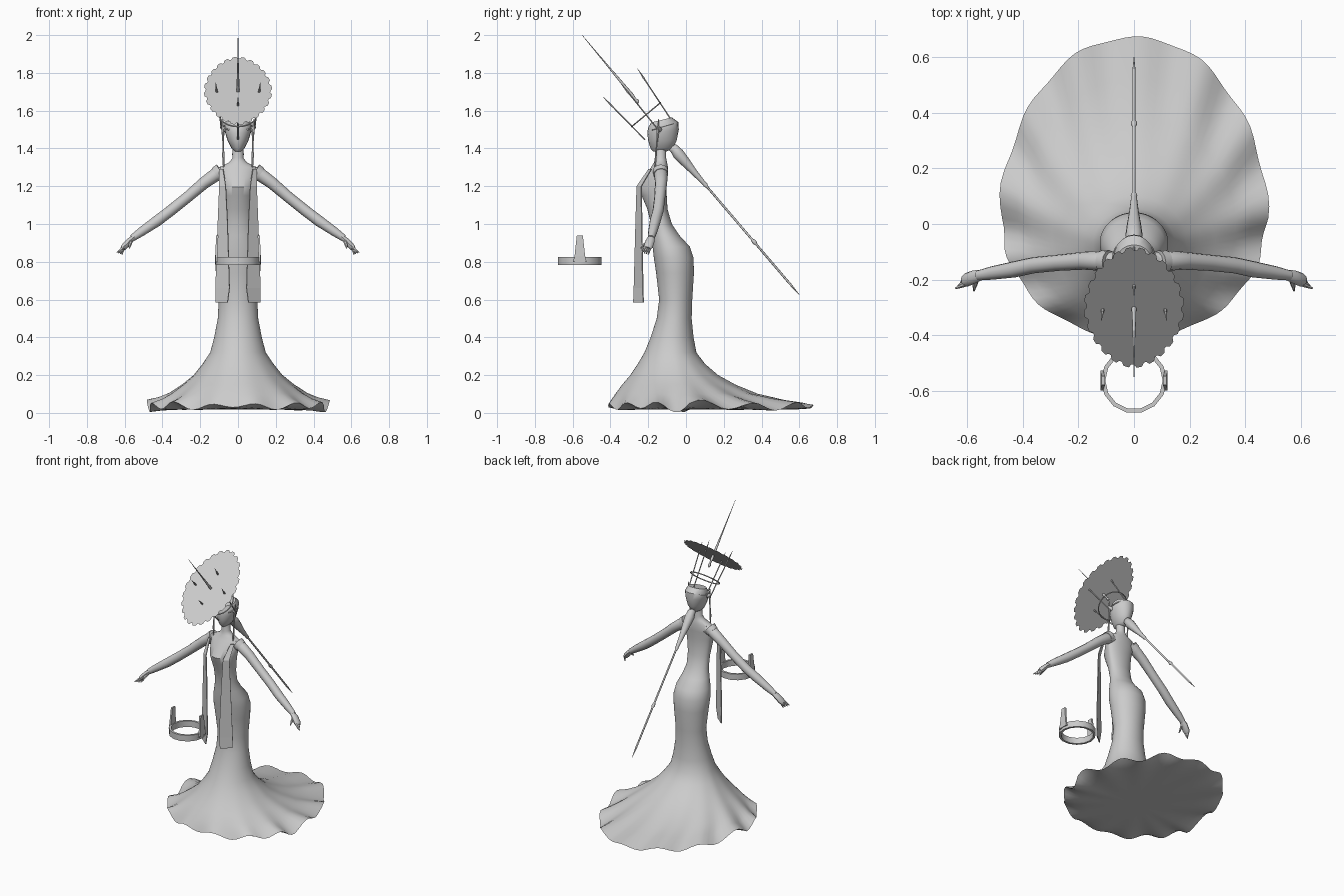
import bpy, math
from mathutils import Vector

if "Cube" in bpy.data.objects:
    bpy.data.objects.remove(bpy.data.objects["Cube"])

grey = bpy.data.materials.new("pale_grey")
grey.diffuse_color = (0.6, 0.6, 0.6, 1)
grey.use_nodes = True
grey.node_tree.nodes["Principled BSDF"].inputs["Base Color"].default_value = grey.diffuse_color

T = Vector((0, 0.77, 0.64)).normalized()     # across the tilted headdress
TILT = math.atan2(0.64, 0.77)


def finish(ob, smooth=True):
    ob.data.materials.append(grey)
    if smooth:
        bpy.ops.object.select_all(action='DESELECT')
        ob.select_set(True)
        bpy.context.view_layer.objects.active = ob
        bpy.ops.object.shade_smooth_by_angle(angle=math.radians(45))
    return ob


def make(name, verts, faces, smooth=True):
    me = bpy.data.meshes.new(name)
    me.from_pydata([tuple(v) for v in verts], [], faces)
    me.update()
    ob = bpy.data.objects.new(name, me)
    bpy.context.collection.objects.link(ob)
    return finish(ob, smooth)


def skin(name, rings, caps=(True, True), wrap=False, smooth=True):
    """Join equal rings of points into one surface."""
    n, m = len(rings[0]), len(rings)
    faces = []
    for i in range(m if wrap else m - 1):
        a, b = i * n, (i + 1) % m * n
        for j in range(n):
            k = (j + 1) % n
            faces.append((a + j, a + k, b + k, b + j))
    if caps[0] and not wrap:
        faces.append(tuple(reversed(range(n))))
    if caps[1] and not wrap:
        faces.append(tuple(range((m - 1) * n, m * n)))
    return make(name, [p for r in rings for p in r], faces, smooth)


def oval(z, x_half, front, back, mid, n, ripple=0.0, slope=0.0):
    """Level oval ring, widest at y = mid; folds are deepest at the sides."""
    pts = []
    for j in range(n):
        a = math.tau * j / n
        c, s = math.cos(a), math.sin(a)
        wave = ripple * (.55 + .8 * c * c) * (math.sin(13 * a + 0.6) + 0.4 * math.sin(7 * a))
        k = 1 + 0.012 * wave
        y = (back - mid) * s if s > 0 else (mid - front) * s
        pts.append((x_half * c * k, mid + y * k, max(.004, z + 0.02 * wave + slope * y)))
    return pts


def tube(name, path, radii, sides=8, flat=1.0):
    pts = [Vector(p) for p in path]
    whole = (pts[-1] - pts[0]).normalized()
    ref = Vector((1, 0, 0)) if abs(whole.x) < 0.5 else Vector((0, 1, 0))
    rings = []
    for i, p in enumerate(pts):
        d = (pts[min(i + 1, len(pts) - 1)] - pts[max(i - 1, 0)]).normalized()
        u = (ref - d * ref.dot(d)).normalized()
        v = d.cross(u)
        rings.append([p + radii[i] * (u * math.cos(math.tau * j / sides)
                      + v * flat * math.sin(math.tau * j / sides)) for j in range(sides)])
    return skin(name, rings)


def hoop(name, centre, radius, thick, tilt=TILT):
    bpy.ops.mesh.primitive_torus_add(location=centre, rotation=(tilt, 0, 0), major_radius=radius,
                                     minor_radius=thick, major_segments=24, minor_segments=6)
    ob = bpy.context.object
    ob.name = name
    return finish(ob)


# Body and gown in one skin: z, half width, front y, back y, middle y, ripple
body = [(1.43, .028, -.165, -.105, -.135, 0), (1.35, .028, -.163, -.105, -.135, 0),
        (1.325, .048, -.170, -.10, -.135, 0), (1.30, .10, -.185, -.095, -.135, 0),
        (1.25, .102, -.215, -.098, -.14, 0), (1.195, .092, -.25, -.103, -.145, 0),
        (1.15, .086, -.235, -.102, -.145, 0), (1.08, .078, -.205, -.098, -.14, 0),
        (1.0, .077, -.185, -.075, -.13, 0), (.94, .092, -.182, -.035, -.11, 0),
        (.88, .114, -.177, .02, -.085, 0), (.82, .123, -.17, .04, -.07, 0),
        (.74, .117, -.158, .042, -.06, 0), (.6, .102, -.142, .033, -.055, 0),
        (.5, .107, -.155, .03, -.06, 0), (.4, .126, -.187, .04, -.07, 0),
        (.32, .147, -.22, .055, -.07, 0), (.26, .187, -.255, .10, -.06, .02),
        (.2, .235, -.295, .17, -.05, .04), (.15, .295, -.338, .26, -.03, .08),
        (.1, .365, -.375, .38, -.01, .2), (.065, .42, -.397, .52, .01, .55),
        (.036, .478, -.412, .672, .02, 1.0)]
skin("gown", [oval(*r[:5], 96, r[5]) for r in reversed(body)], caps=(False, True))

# Underside of the train, nearly flat inside the wavy rim
under = [oval(z, .478 * k, .02 - .432 * k, .02 + .652 * k, .02, 96, w)
         for k, z, w in ((.03, .018, 0), (.4, .018, 0), (.7, .019, .08), (.85, .022, .3),
                         (.94, .028, .65), (1, .036, 1))]
skin("gown_underside", under, caps=(True, False))

# Head with a sloping flat crown
head = [(1.385, .018, -.175, -.10, -.14), (1.40, .034, -.188, -.07, -.135),
        (1.44, .055, -.20, -.05, -.13), (1.49, .07, -.205, -.038, -.125),
        (1.525, .072, -.20, -.04, -.12), (1.552, .06, -.185, -.075, -.125)]
skin("head", [oval(*r, 20, 0, .24 * max(0, (r[0] - 1.45) / .1)) for r in head])

# Headdress: band, hoop and four flaring spikes
base, tip = Vector((0, -.128, 1.475)), Vector((0, -.348, 1.748))
hoop("brow_band", (0, -.123, 1.515), .075, .004, .28)
hoop("headdress_hoop", base.lerp(tip, .38), .099, .004)
for i in range(4):
    a = i * math.pi / 2
    out = Vector((1, 0, 0)) * math.cos(a) + T * math.sin(a)
    p, q = base + out * .084, tip + out * .118
    tube("headdress_spike", [p.lerp(q, .1), p.lerp(q, .78), p.lerp(q, .82), q],
         [.004, .004, .006, .001], 6)

# Notched oval halo plate
halo, teeth = [], 24
for i in range(teeth):
    for off, k in ((0, .945), (.2, 1), (.6, 1), (.8, .945)):
        a = math.tau * (i + off) / teeth
        c, s = math.cos(a), math.sin(a)
        k /= (abs(c) ** 1.8 + abs(s) ** 1.8) ** (1 / 1.8)
        halo.append(Vector((.181 * k * c, -.30, 1.705)) + T * .282 * k * s)
make("halo_plate", halo, [tuple(range(len(halo)))], False)

# Long pin above the head
pin_a, pin_b = Vector((0, -.25, 1.64)), Vector((0, -.55, 2.0))
tube("head_pin", [pin_a.lerp(pin_b, t) for t in (0, .03, .06, .12, .42, .45, 1)],
     [.004, .01, .005, .009, .006, .005, .001])

# Ponytail wrapped into a long rod with beads
tube("ponytail", [(0, -.09, 1.405), (0, -.065, 1.40), (0, -.04, 1.37), (0, -.005, 1.33),
                  (0, .045, 1.272), (0, .10, 1.21)], [.012, .025, .031, .026, .017, .01], 12)
rod_a, rod_b = Vector((0, .09, 1.222)), Vector((0, .60, .625))
tube("ponytail_rod", [rod_a.lerp(rod_b, t) for t in
                      (0, .025, .05, .51, .525, .54, .555, .9, 1)],
     [.008, .012, .006, .006, .011, .011, .006, .006, .001])


# Floating ring with two upright prongs
def ring_loop(r, z):
    return [(r * math.cos(math.tau * j / 14), -.562 + r * math.sin(math.tau * j / 14), z)
            for j in range(14)]


skin("floating_ring", [ring_loop(.118, .782), ring_loop(.118, .824),
                       ring_loop(.103, .824), ring_loop(.103, .782)], wrap=True)

for s in (-1, 1):
    def m(x, y, z):
        return (s * x, y, z)

    # Ring prong
    skin("ring_prong", [[m(x, -.562 + w * d, z) for x, d in
                         ((x0, -1), (x0 + .012, -1), (x0 + .012, 1), (x0, 1))]
                        for z, w, x0 in ((.80, .036, .108), (.83, .028, .108),
                                         (.94, .016, .104))], smooth=False)

    # Hanging ribbon, a thin plate turned outward
    skin("ribbon", [[m(x0, y0, z), m(x1, y1, z), m(x1 - .003, y1 + .005, z),
                     m(x0 - .003, y0 + .005, z)] for z, x0, y0, x1, y1 in
                    ((.585, .056, -.28, .118, -.228), (.66, .046, -.277, .120, -.23),
                     (1.0, .056, -.268, .108, -.236), (1.2, .066, -.262, .10, -.238),
                     (1.29, .08, -.20, .10, -.185))], smooth=False)

    # Arm
    tube("arm", [m(.07, -.135, 1.275), m(.12, -.132, 1.26), m(.18, -.132, 1.217),
                 m(.27, -.139, 1.14), m(.36, -.148, 1.068), m(.43, -.163, 1.015),
                 m(.51, -.176, .96), m(.56, -.185, .925)],
         [.034, .036, .032, .029, .029, .029, .024, .018], 12)
    tube("sleeve_cuff", [m(.09, -.135, 1.282), m(.116, -.133, 1.263)], [.041, .039], 12)

    # Hand
    tube("palm", [m(.545, -.182, .935), m(.575, -.19, .91), m(.60, -.20, .882),
                  m(.61, -.205, .87)], [.018, .024, .025, .020], 10, .7)
    for i in range(4):
        dy = (i - 1.5) * .010
        tube("finger", [m(.60, -.20 + dy, .885), m(.622 - i * .004, -.208 + dy, .862),
                        m(.641 - i * .009, -.216 + dy, .85 - i * .004)], [.009, .007, .003], 6)
    tube("thumb", [m(.565, -.195, .912), m(.572, -.222, .89), m(.575, -.24, .872)],
         [.011, .008, .003], 6)

    # Ear ornament with a long strand and drop
    tube("ear_ornament", [m(.064, -.14, 1.50), m(.08, -.142, 1.505), m(.094, -.145, 1.515)],
         [.014, .012, .004])
    tube("ear_strand", [m(.084, -.145, 1.555), m(.08, -.148, 1.50), m(.078, -.155, 1.42),
                        m(.078, -.16, 1.36), m(.074, -.165, 1.26)],
         [.002, .008, .004, .006, .003], 6)
